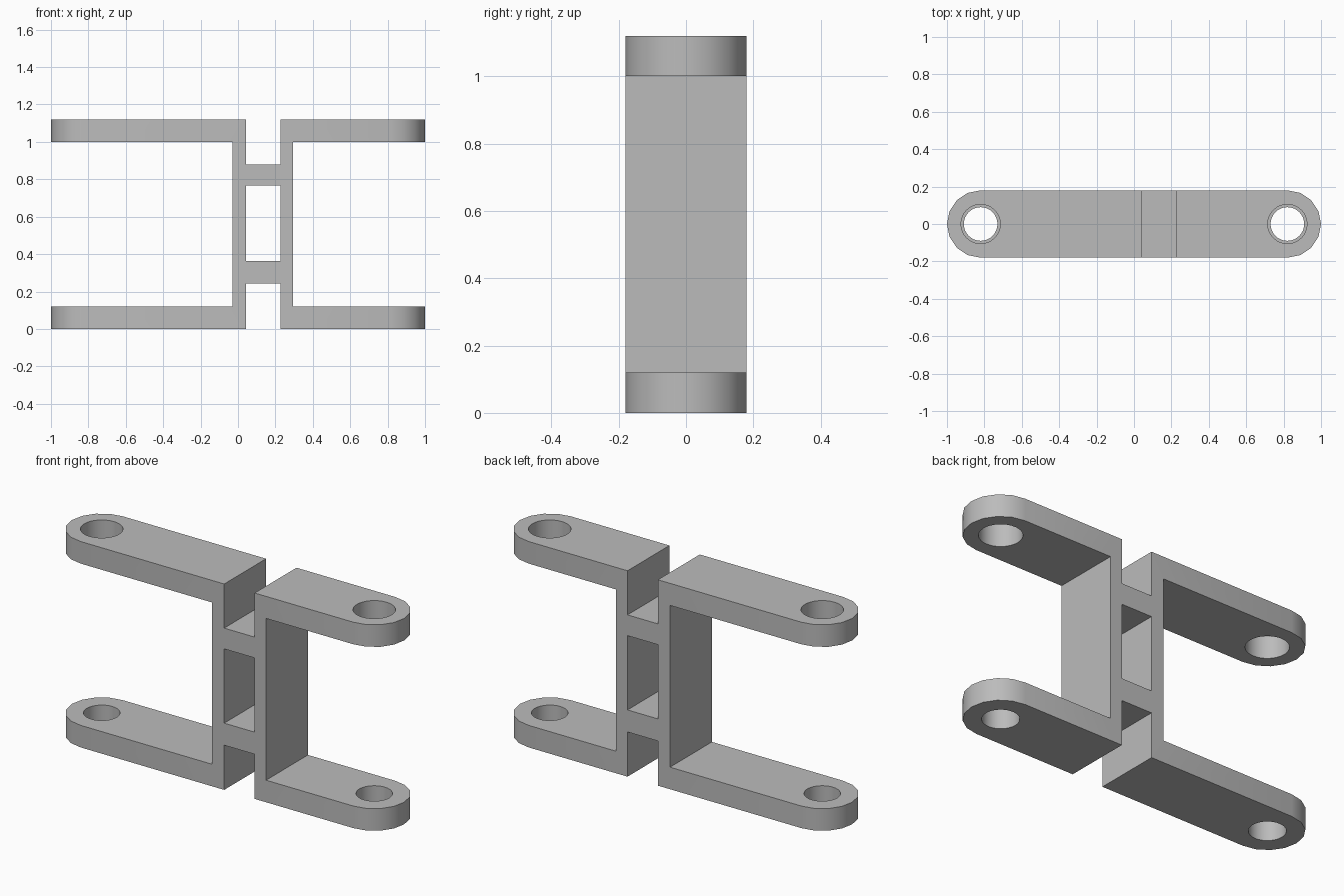
import bpy
import bmesh
import math

if "Cube" in bpy.data.objects:
    bpy.data.objects.remove(bpy.data.objects["Cube"], do_unlink=True)

HEIGHT = 1.12     # overall height
R = 0.18          # half depth and radius of the rounded ends
PIN_X = 1 - R     # centre of the pin holes
SEG = 16

grey = bpy.data.materials.new("plain grey")
grey.use_nodes = True
colour = (0.5, 0.5, 0.5, 1)
grey.diffuse_color = colour
grey.node_tree.nodes["Principled BSDF"].inputs["Base Color"].default_value = colour


def add_prism(bm, outline, z0, z1):
    """Extrude a counter-clockwise plan outline from z0 to z1."""
    low = [bm.verts.new((x, y, z0)) for x, y in outline]
    high = [bm.verts.new((x, y, z1)) for x, y in outline]
    bm.faces.new(low[::-1])
    bm.faces.new(high)
    for i in range(len(low)):
        j = (i + 1) % len(low)
        bm.faces.new((low[i], low[j], high[j], high[i]))


def arc(cx, radius, start, sweep, steps):
    angles = [start + sweep * i / steps for i in range(steps + 1)]
    return [(cx + radius * math.cos(a), radius * math.sin(a)) for a in angles]


def make_object(name, bm):
    mesh = bpy.data.meshes.new(name)
    bm.to_mesh(mesh)
    bm.free()
    mesh.materials.append(grey)
    obj = bpy.data.objects.new(name, mesh)
    bpy.context.collection.objects.link(obj)
    return obj


# Solid block with rounded ends
bm = bmesh.new()
plan = (arc(PIN_X, R, -math.pi / 2, math.pi, SEG // 2)
        + arc(-PIN_X, R, math.pi / 2, math.pi, SEG // 2))
add_prism(bm, plan, 0, HEIGHT)
frame = make_object("double_fork_bracket", bm)

# Openings: two fork mouths, the top and bottom slots, and the middle window
bm = bmesh.new()
openings = [
    (-1.2, -0.03, 0.12, 1.0),
    (0.295, 1.2, 0.12, 1.0),
    (0.043, 0.226, 0.88, 1.3),
    (0.043, 0.226, 0.363, 0.767),
    (0.043, 0.226, -0.2, 0.243),
]
for x0, x1, z0, z1 in openings:
    add_prism(bm, [(x0, -0.3), (x1, -0.3), (x1, 0.3), (x0, 0.3)], z0, z1)
opening_cutter = make_object("opening_cutter", bm)

# Pin holes: wider through the upper arms than the lower ones
bm = bmesh.new()
for side in (-1, 1):
    for radius, z0, z1 in ((0.09, -0.1, 0.4), (0.105, 0.7, 1.3)):
        circle = arc(side * PIN_X, radius, 0, 2 * math.pi, 2 * SEG)[:-1]
        add_prism(bm, circle, z0, z1)
pin_cutter = make_object("pin_hole_cutter", bm)

# Cut the block, then remove the cutters
bpy.context.view_layer.objects.active = frame
frame.select_set(True)
for cutter in (opening_cutter, pin_cutter):
    cutter.hide_render = True
    mod = frame.modifiers.new(cutter.name, "BOOLEAN")
    mod.operation = "DIFFERENCE"
    mod.solver = "EXACT"
    mod.object = cutter
    bpy.ops.object.modifier_apply(modifier=mod.name)
    bpy.data.objects.remove(cutter, do_unlink=True)

bpy.ops.object.shade_smooth_by_angle(angle=math.radians(30))
